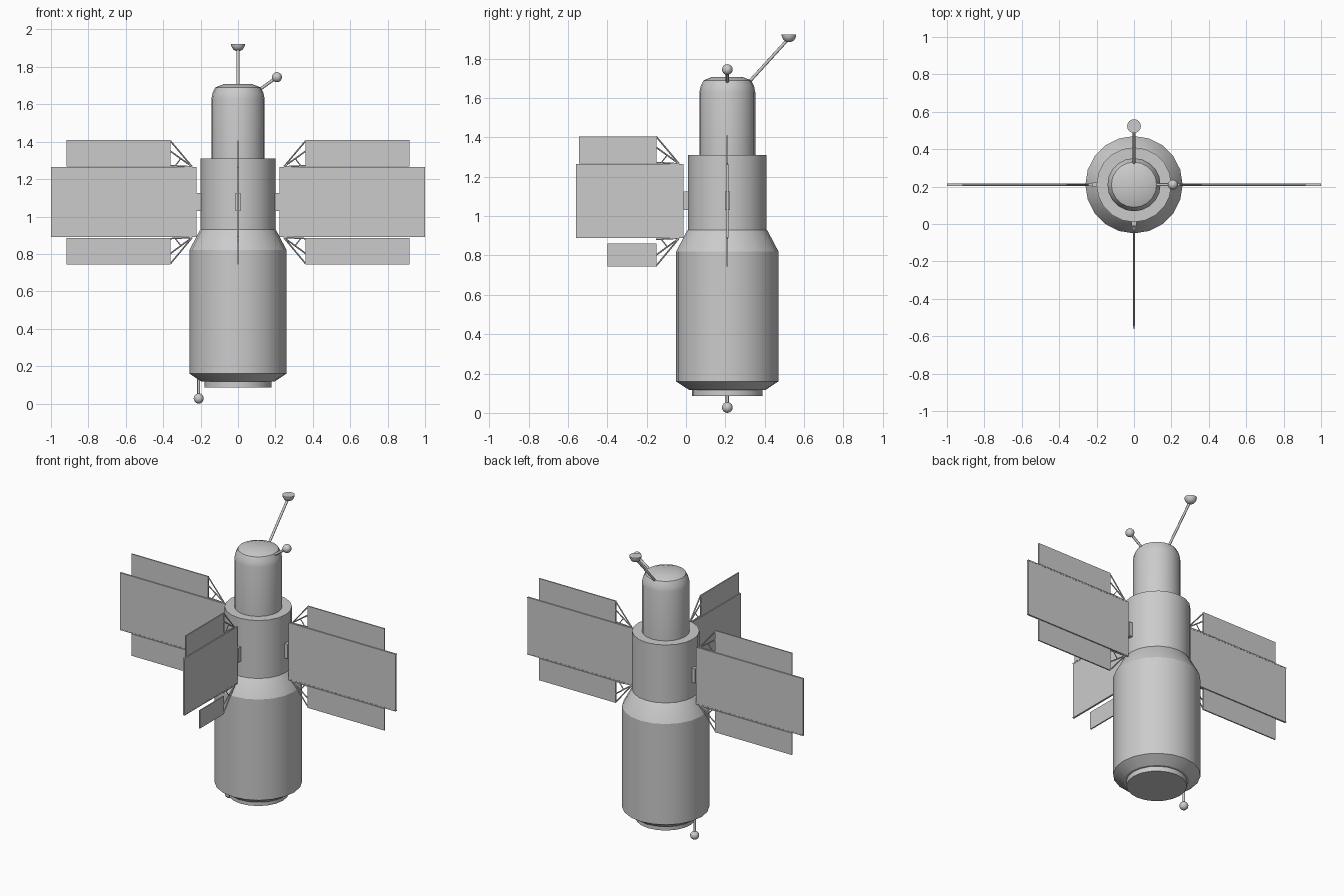
import bpy, bmesh, math
from mathutils import Vector, Matrix

if "Cube" in bpy.data.objects:
    bpy.data.objects.remove(bpy.data.objects["Cube"])

CY = 0.21      # y of the body axis
SIDES = 20


def make(name, bm, smooth=None):
    bmesh.ops.recalc_face_normals(bm, faces=bm.faces)
    me = bpy.data.meshes.new(name)
    bm.to_mesh(me)
    bm.free()
    ob = bpy.data.objects.new(name, me)
    bpy.context.collection.objects.link(ob)
    if smooth:
        bpy.ops.object.select_all(action='DESELECT')
        ob.select_set(True)
        bpy.context.view_layer.objects.active = ob
        bpy.ops.object.shade_smooth_by_angle(angle=math.radians(smooth))
    return ob


def lathe(name, profile, loc, sides=SIDES, smooth=None):
    """Closed solid of revolution from (radius, height) points."""
    bm = bmesh.new()
    rings = []
    for r, z in profile:
        rings.append([bm.verts.new((loc[0] + r * math.cos(2 * math.pi * i / sides),
                                    loc[1] + r * math.sin(2 * math.pi * i / sides),
                                    loc[2] + z)) for i in range(sides)])
    for a, b in zip(rings, rings[1:]):
        for i in range(sides):
            j = (i + 1) % sides
            bm.faces.new((a[i], a[j], b[j], b[i]))
    bm.faces.new(rings[0][::-1])
    bm.faces.new(rings[-1])
    return make(name, bm, smooth)


def add_box(bm, lo, hi):
    lo, hi = Vector(lo), Vector(hi)
    m = Matrix.Translation((lo + hi) / 2) @ Matrix.Diagonal((*(hi - lo), 1))
    bmesh.ops.create_cube(bm, size=1, matrix=m)


def add_rod(bm, a, b, r, sides=8):
    a, b = Vector(a), Vector(b)
    d = b - a
    m = Matrix.Translation((a + b) / 2) @ d.to_track_quat('Z', 'Y').to_matrix().to_4x4()
    bmesh.ops.create_cone(bm, cap_ends=True, segments=sides, radius1=r, radius2=r,
                          depth=d.length, matrix=m)


# Stepped body: docking ring, main hull, mid section, rounded nose
lathe("docking_ring", [(0.18, 0.085), (0.18, 0.13)], (0, CY, 0), smooth=30)
lathe("hull", [(0.195, 0.117), (0.26, 0.16), (0.26, 0.82), (0.205, 0.925),
               (0.2, 0.93), (0.2, 1.31)], (0, CY, 0), smooth=25)
lathe("nose", [(0.142, 1.30), (0.142, 1.63), (0.136, 1.66), (0.121, 1.69),
               (0.075, 1.708)], (0, CY, 0), smooth=30)


# Solar wings: built along local +x from the body axis, then turned into place
def wing(name, angle, main_end, upper, lower):
    turn = Matrix.Translation((0, CY, 0)) @ Matrix.Rotation(angle, 4, 'Z')

    def place(part, bm):
        bm.transform(turn)
        make(name + part, bm)

    bm = bmesh.new()
    add_box(bm, (0.223, -0.005, 0.895), (main_end, 0.005, 1.26))
    for z in (0.893, 1.262):   # edge rails
        add_box(bm, (0.223, -0.006, z - 0.003), (main_end, 0.006, z + 0.003))
    place("_main_panel", bm)

    for part, (end, z0, z1) in (("_upper_panel", upper), ("_lower_panel", lower)):
        bm = bmesh.new()
        add_box(bm, (0.36, -0.004, z0), (end, 0.004, z1))
        place(part, bm)

    bm = bmesh.new()
    add_box(bm, (0.19, -0.013, 1.03), (0.222, 0.013, 1.125))
    place("_hinge", bm)

    # Triangular braces holding the outer panels
    bm = bmesh.new()
    for zi, zo in ((1.266, 1.405), (0.888, 0.747)):
        s = 1 if zo > zi else -1
        root, tip = (0.245, 0, zi), (0.362, 0, zo)
        add_rod(bm, root, tip, 0.004, 6)
        add_rod(bm, root, (0.362, 0, zo - s * 0.055), 0.004, 6)
        add_rod(bm, root, (0.362, 0, zi + s * 0.006), 0.004, 6)
        add_rod(bm, (0.305, 0, zi + s * 0.045), (0.335, 0, zi + s * 0.006), 0.003, 6)
    place("_braces", bm)


side = ((0.917, 1.268, 1.41), (0.917, 0.743, 0.886))
wing("right_wing", 0, 1.0, *side)
wing("left_wing", math.pi, 1.0, *side)
wing("front_wing", -math.pi / 2, 0.77, (0.755, 1.268, 1.405), (0.61, 0.743, 0.86))


# Antennas: rods with ball or dish tips
def antenna(name, a, b, ball=True):
    bm = bmesh.new()
    add_rod(bm, a, b, 0.008)
    make(name + "_rod", bm, 50)
    if ball:
        bm = bmesh.new()
        bmesh.ops.create_uvsphere(bm, u_segments=16, v_segments=10, radius=0.027,
                                  matrix=Matrix.Translation(b))
        make(name + "_ball", bm, 40)


antenna("nose_antenna", (0.11, CY, 1.675), (0.208, CY, 1.745))
antenna("tail_antenna", (-0.21, CY, 0.15), (-0.21, CY, 0.027))
antenna("dish_antenna", (0, 0.31, 1.67), (0, 0.515, 1.895), ball=False)
lathe("dish", [(0.012, -0.038), (0.024, -0.031), (0.033, -0.019), (0.037, -0.006),
               (0.037, 0)], (0, 0.523, 1.923), sides=16, smooth=40)
